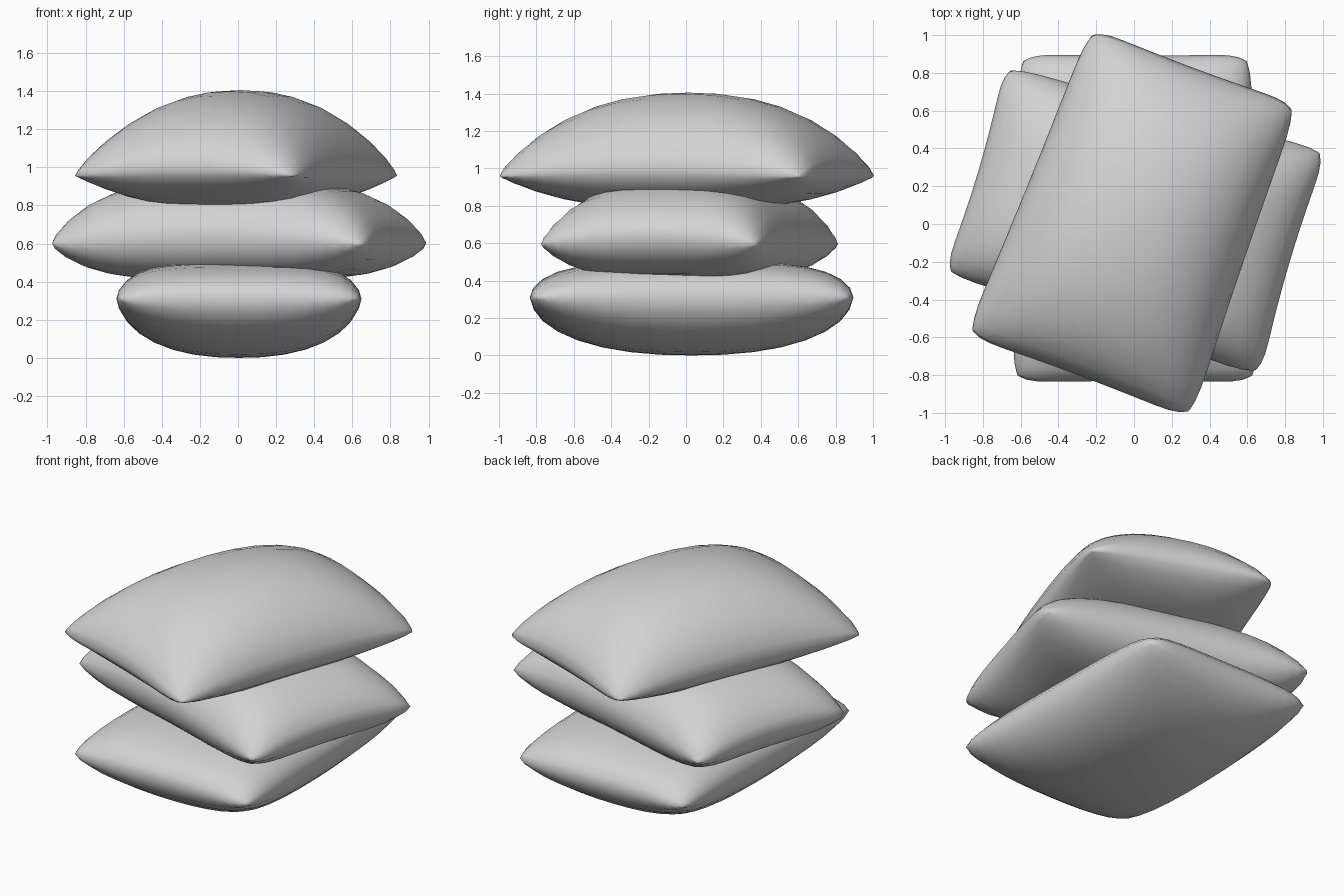
import bpy
import bmesh
from math import sin, cos, pi, radians

cube = bpy.data.objects.get("Cube")
if cube:
    bpy.data.objects.remove(cube, do_unlink=True)

# One plain fabric colour for the whole stack
GREY = (0.65, 0.65, 0.65, 1)
fabric = bpy.data.materials.new("light_grey_fabric")
fabric.use_nodes = True
fabric.diffuse_color = GREY
fabric.node_tree.nodes["Principled BSDF"].inputs["Base Color"].default_value = GREY

CELLS = 16


def fullness(u, v, p, q):
    """Stuffed height: zero at the seam, one in the middle."""
    return max(0, (1 - abs(u) ** p) * (1 - abs(v) ** p)) ** q


def pillow(name, half_x, half_y, centre, turn, seam, bow, upper, lower,
           pinch=0.03, taper_x=0, taper_y=0):
    """Two bulging panels joined at a seam; each panel is (peak z, p, q)."""
    bm = bmesh.new()
    a = radians(turn)
    for peak, p, q in (upper, lower):
        panel = bmesh.ops.create_grid(bm, x_segments=CELLS, y_segments=CELLS, size=1)["verts"]
        for vert in panel:
            # Crowd the rows towards the seam so that it rounds over
            u, v = sin(vert.co.x * pi / 2), sin(vert.co.y * pi / 2)
            # Pinch the sides in, clip the corners and taper the outline
            x = half_x * u * (1 - pinch * (1 - v * v) - 0.045 * v ** 12) * (1 + taper_x * v)
            y = half_y * v * (1 - pinch * (1 - u * u) - 0.045 * u ** 12) * (1 + taper_y * u)
            edge = seam + bow * (1 - (u * v) ** 2)
            z = edge + (peak - edge) * fullness(u, v, p, q)
            vert.co = (centre[0] + x * cos(a) - y * sin(a),
                       centre[1] + x * sin(a) + y * cos(a), z)
    bmesh.ops.remove_doubles(bm, verts=bm.verts, dist=0.0005)
    bmesh.ops.recalc_face_normals(bm, faces=bm.faces)
    for face in bm.faces:
        face.smooth = True
    mesh = bpy.data.meshes.new(name)
    bm.to_mesh(mesh)
    bm.free()
    mesh.materials.append(fabric)
    obj = bpy.data.objects.new(name, mesh)
    bpy.context.collection.objects.link(obj)


# Bottom pillow, pressed flat on its upper side
pillow("bottom_pillow", 0.635, 0.87, (0.005, 0.03), 0, 0.31, 0.0,
       (0.5, 4, 0.5), (0.0, 2.3, 0.5), pinch=0.01, taper_x=-0.025)

# Middle pillow, lying crosswise
pillow("middle_pillow", 0.885, 0.605, (0, 0.04), -16.5, 0.595, 0.05,
       (0.935, 3.2, 0.6), (0.41, 4.5, 0.5), taper_y=0.04)

# Top pillow, plump and slightly turned
pillow("top_pillow", 0.615, 0.882, (0.012, 0.012), -20.5, 0.955, 0.04,
       (1.405, 2.2, 0.58), (0.785, 3, 0.55), pinch=0.015, taper_x=-0.04)
